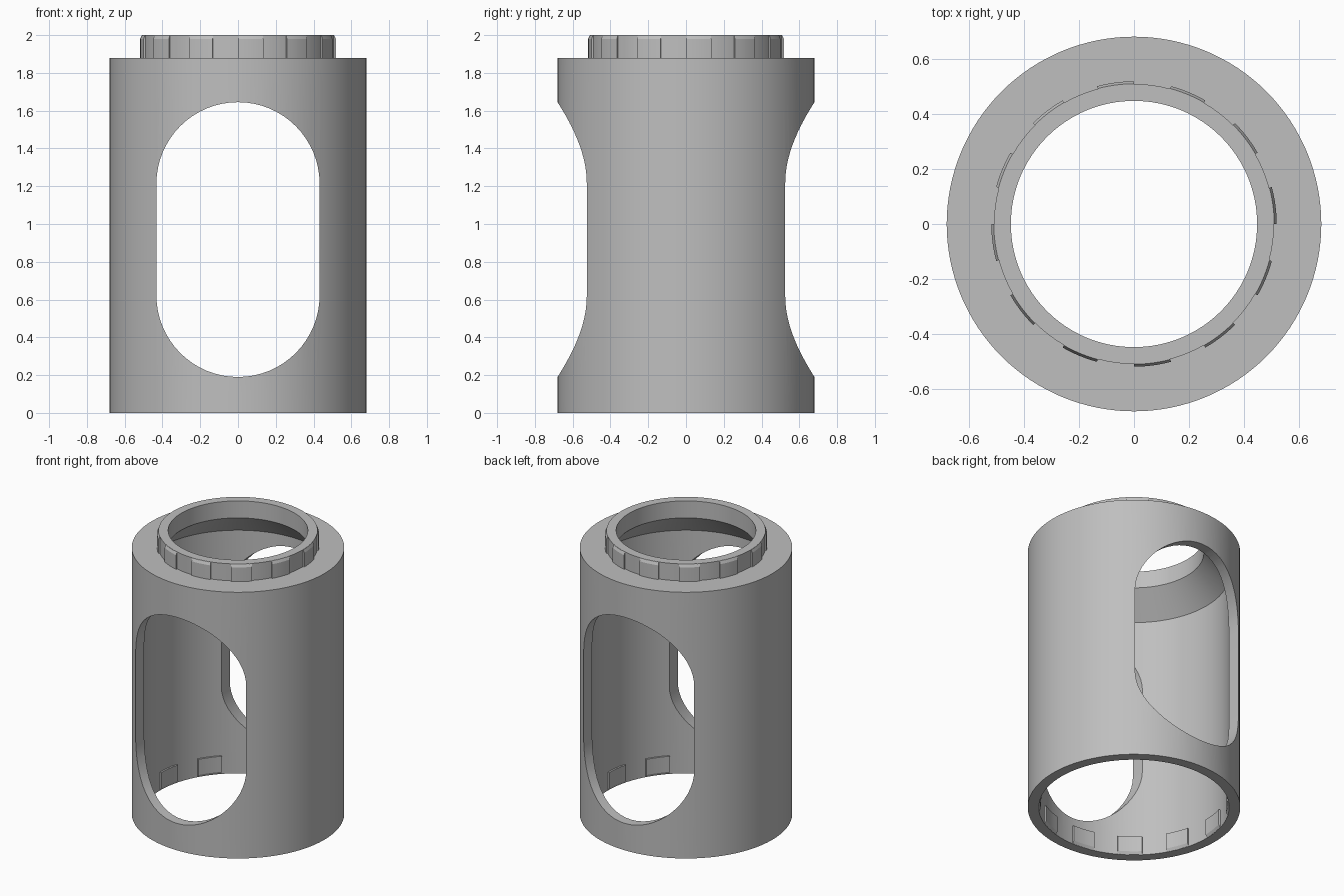
import bpy, bmesh
from math import sin, cos, pi, radians

cube = bpy.data.objects.get("Cube")
if cube:
    bpy.data.objects.remove(cube, do_unlink=True)

grey = bpy.data.materials.new("plain grey")
grey.use_nodes = True
colour = (0.52, 0.52, 0.52, 1)
grey.diffuse_color = colour
grey.node_tree.nodes["Principled BSDF"].inputs["Base Color"].default_value = colour


def make_object(name, bm):
    bmesh.ops.recalc_face_normals(bm, faces=bm.faces)
    mesh = bpy.data.meshes.new(name)
    bm.to_mesh(mesh)
    bm.free()
    mesh.materials.append(grey)
    obj = bpy.data.objects.new(name, mesh)
    bpy.context.collection.objects.link(obj)
    return obj


def sweep(bm, profile, start, angle, steps):
    """Turn a closed (radius, height) profile about z; a partial turn gets end caps."""
    full = angle >= 2 * pi
    rings = []
    for i in range(steps if full else steps + 1):
        a = start + angle * i / steps
        rings.append([bm.verts.new((r * cos(a), r * sin(a), z)) for r, z in profile])
    n = len(profile)
    for i in range(steps):
        p, q = rings[i], rings[(i + 1) % len(rings)]
        for j in range(n):
            k = (j + 1) % n
            bm.faces.new((p[j], q[j], q[k], p[k]))
    if not full:
        bm.faces.new(rings[0])
        bm.faces.new(rings[-1])


def tab_ring(name, profile, first_angle):
    """Twelve thin tabs, each half of its 30 degree pitch wide."""
    bm = bmesh.new()
    for i in range(12):
        sweep(bm, profile, radians(first_angle + 30 * i), radians(15), 6)
    return make_object(name, bm)


def smooth(obj):
    bpy.ops.object.select_all(action="DESELECT")
    obj.select_set(True)
    bpy.context.view_layer.objects.active = obj
    bpy.ops.object.shade_smooth_by_angle(angle=radians(25))


# Hollow body with a shoulder, a neck and a sloped ceiling inside
body_profile = [(0.61, 0), (0.68, 0), (0.68, 1.88), (0.508, 1.88), (0.508, 2.0),
                (0.447, 2.0), (0.447, 1.88), (0.61, 1.717)]
bm = bmesh.new()
sweep(bm, body_profile, 0, 2 * pi, 128)
body = make_object("body", bm)

# Rounded window cut through front and back
radius, low, high = 0.432, 0.622, 1.213
arc = [pi * i / 32 for i in range(33)]
outline = [(radius * cos(a), high + radius * sin(a)) for a in arc]
outline += [(-radius * cos(a), low - radius * sin(a)) for a in arc]
bm = bmesh.new()
face = bm.faces.new([bm.verts.new((x, -1, z)) for x, z in outline])
extruded = bmesh.ops.extrude_face_region(bm, geom=[face])["geom"]
bmesh.ops.translate(bm, vec=(0, 2, 0),
                    verts=[v for v in extruded if isinstance(v, bmesh.types.BMVert)])
cutter = make_object("window_cutter", bm)
cut = body.modifiers.new("window", "BOOLEAN")
cut.operation = "DIFFERENCE"
cut.solver = "EXACT"
cut.object = cutter
bpy.context.view_layer.objects.active = body
bpy.ops.object.modifier_apply(modifier=cut.name)
bpy.data.objects.remove(cutter, do_unlink=True)

# Chamfered tabs around the neck and inside the bottom opening
neck_tabs = tab_ring("neck_tabs", [(0.5, 1.88), (0.518, 1.88), (0.518, 1.98),
                                   (0.509, 1.999), (0.5, 1.999)], 0)
inner_tabs = tab_ring("inner_tabs", [(0.62, 0.001), (0.609, 0.001), (0.598, 0.02),
                                     (0.598, 0.13), (0.62, 0.13)], 15)

for obj in (body, neck_tabs, inner_tabs):
    smooth(obj)
